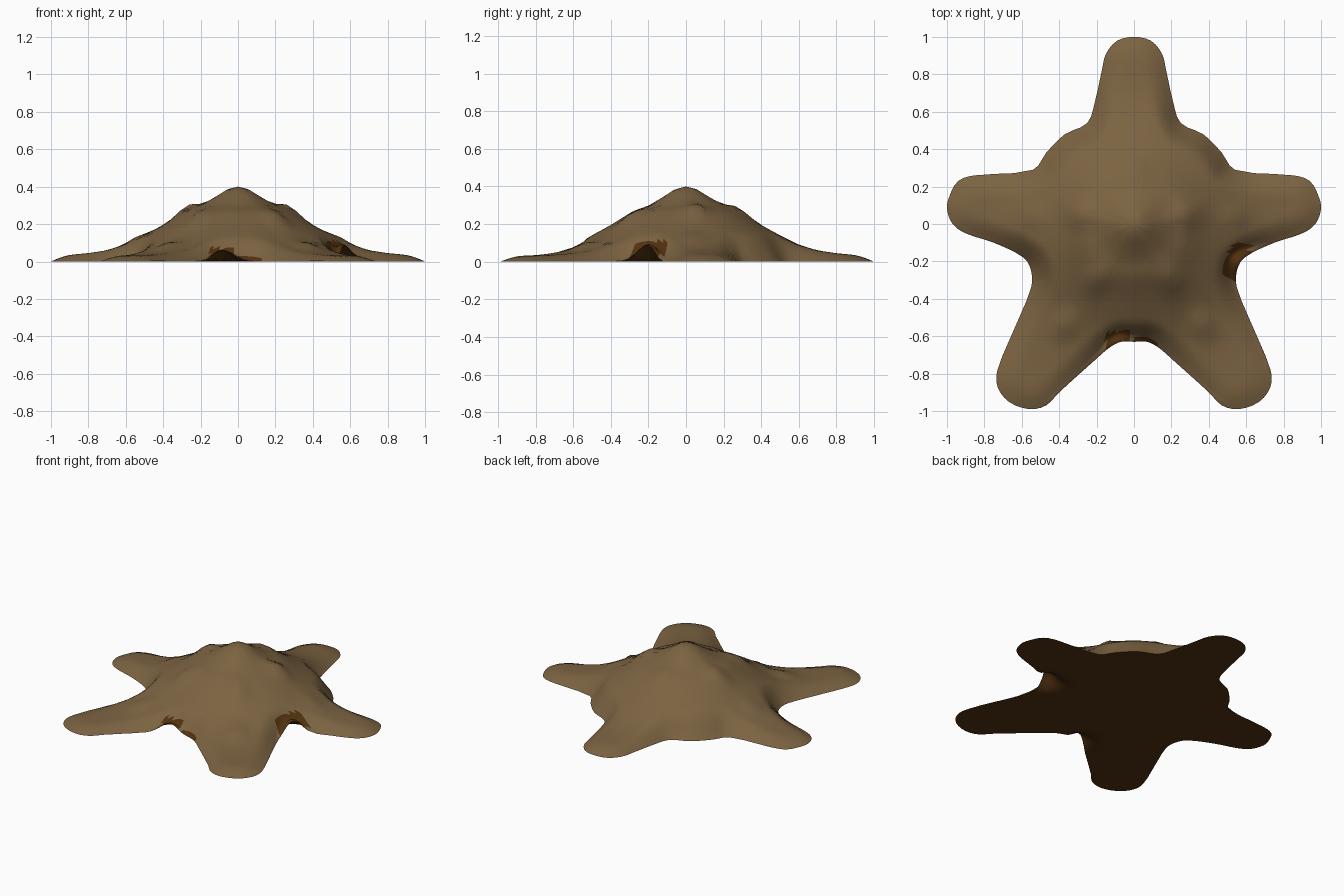
import bpy, bmesh, math
from mathutils import Vector
from mathutils.geometry import intersect_point_line

cube = bpy.data.objects.get("Cube")
if cube:
    bpy.data.objects.remove(cube, do_unlink=True)


def material(name, color):
    mat = bpy.data.materials.new(name)
    mat.use_nodes = True
    mat.diffuse_color = color
    mat.node_tree.nodes["Principled BSDF"].inputs["Base Color"].default_value = color
    return mat


tan = material("sandy tan", (0.2, 0.125, 0.054, 1))
brown = material("dark brown", (0.085, 0.031, 0.005, 1))

# Half outline of the five-armed body, from the back arm tip to the front notch
half = [(0, 1), (.09, .98), (.15, .91), (.17, .83), (.21, .65), (.25, .54), (.37, .48),
        (.47, .38), (.54, .29), (.85, .26), (.94, .23), (.99, .14), (1, .08), (.97, 0),
        (.9, -.05), (.75, -.1), (.59, -.18), (.55, -.25), (.55, -.34), (.64, -.56),
        (.73, -.78), (.73, -.87), (.67, -.95), (.56, -.99), (.47, -.97), (.4, -.9),
        (.2, -.72), (.13, -.66), (.07, -.63), (0, -.63)]
corners = [Vector(p) for p in half] + [Vector((-x, y)) for x, y in half[-2:0:-1]]
count = len(corners)


def rounded(i, t):
    """Point on a smooth curve through the outline corners."""
    a, b, c, d = (corners[(i + k) % count] for k in (-1, 0, 1, 2))
    span = (c - b).length
    start = (c - a).normalized() * span
    end = (d - b).normalized() * span
    return (b * (1 + 2 * t) * (1 - t) ** 2 + start * t * (1 - t) ** 2
            + c * t * t * (3 - 2 * t) + end * t * t * (t - 1))


outline = [rounded(i, k / 3) for i in range(count) for k in range(3)]
edges = list(zip(outline, outline[1:] + outline[:1]))

# Height of the body against distance from its centre
profile = [(0, .4), (.06, .385), (.12, .345), (.2, .298), (.28, .27), (.4, .195),
           (.5, .14), (.6, .09), (.7, .06), (.8, .045), (.9, .036), (1.2, .025)]

# Knobs: position and height
knobs = [((0, .27), .02)]
for side in (-1, 1):
    knobs += [((side * .27, .05), .03), ((side * .2, -.29), .03),
              ((side * .55, .04), .015), ((side * .37, -.54), .025)]

# Raised hollows under the rim, at the left notch and the front notch
hollows = [((.56, -.2), .09), ((-.08, -.64), .06)]


def bumps(p, spots, spread):
    return sum(h * math.exp(-((p - Vector(c)).length / spread) ** 2) for c, h in spots)


def rim_distance(p):
    best = 9
    for a, b in edges:
        t = intersect_point_line(p, a, b)[1]
        best = min(best, (p - a.lerp(b, min(1, max(0, t)))).length)
    return best


def base_height(p):
    return bumps(p, hollows, .08)


def skin_height(p):
    r = p.length
    for (r0, z0), (r1, z1) in zip(profile, profile[1:]):
        if r <= r1:
            z = z0 + (z1 - z0) * (r - r0) / (r1 - r0)
            break
    z += bumps(p, knobs, .07)
    rim = math.sin(min(1, rim_distance(p) / .12) * math.pi / 2)
    return max(z * rim, base_height(p) + .005)


def surface(name, rings, shape, mats, flip=False):
    """Concentric copies of the outline, lifted by a height rule."""
    bm = bmesh.new()
    centre = bm.verts.new((0, 0, shape(Vector((0, 0)))))
    loops = []
    for i in range(1, rings + 1):
        t = 1 - (1 - i / rings) ** 1.3
        rule = shape if i < rings else base_height
        loops.append([bm.verts.new((p.x * t, p.y * t, rule(p * t))) for p in outline])
    n = len(outline)
    for k in range(n):
        j = (k + 1) % n
        bm.faces.new((centre, loops[0][j], loops[0][k]))
        for inner, outer in zip(loops, loops[1:]):
            bm.faces.new((inner[k], inner[j], outer[j], outer[k]))
    bm.normal_update()
    for f in bm.faces:
        f.smooth = True
        if (f.normal.z < 0) != flip:
            f.normal_flip()
    mesh = bpy.data.meshes.new(name)
    bm.to_mesh(mesh)
    bm.free()
    for m in mats:
        mesh.materials.append(m)
    obj = bpy.data.objects.new(name, mesh)
    bpy.context.collection.objects.link(obj)
    return obj


skin = surface("upper_skin", 24, skin_height, [tan, brown])
surface("underside", 16, base_height, [brown], flip=True)

# Brown patches around the two hollows
for face in skin.data.polygons:
    c = face.center
    left_notch = (c.xy - Vector((.56, -.2))).length < .1 and c.z < .1
    front_notch = c.y < -.57 and -.15 < c.x < .13 and c.z < (.07 if c.x < -.03 else .025)
    if left_notch or front_notch:
        face.material_index = 1
